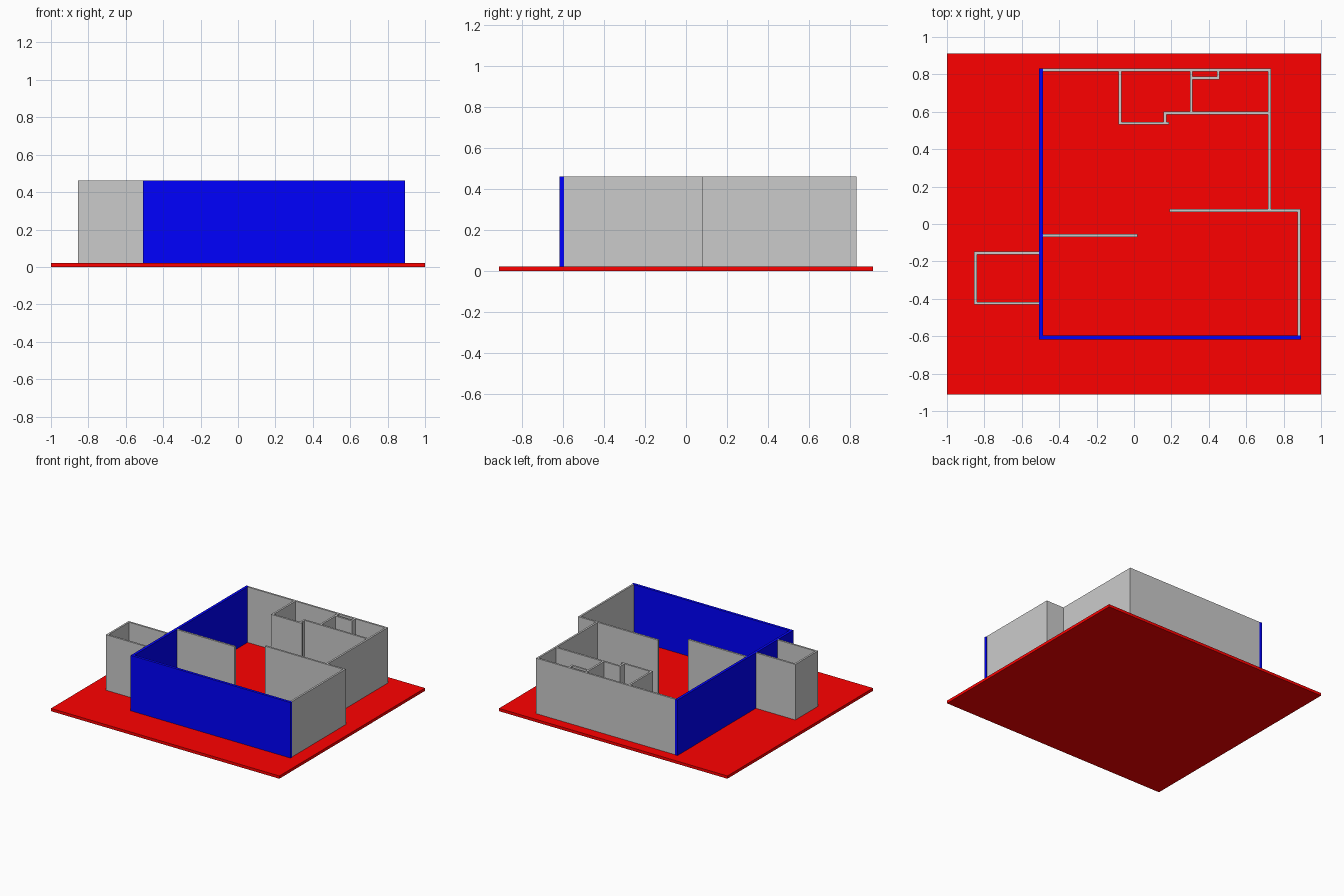
import bpy, bmesh
from mathutils import Vector

if "Cube" in bpy.data.objects:
    bpy.data.objects.remove(bpy.data.objects["Cube"])

FLOOR, TOP = 0.022, 0.461
T = 0.015      # thin grey wall
B = 0.021      # thick blue wall


def material(name, color):
    m = bpy.data.materials.new(name)
    m.diffuse_color = color
    m.use_nodes = True
    m.node_tree.nodes["Principled BSDF"].inputs["Base Color"].default_value = m.diffuse_color
    return m


def wall(name, path, t=T, z0=FLOOR, z1=TOP, mat=None):
    """Mitred wall of thickness t along a centre-line path."""
    p = [Vector(q) for q in path]
    left, right = [], []
    for i, q in enumerate(p):
        a = (q - p[i - 1]).normalized() if i else (p[1] - q).normalized()
        b = (p[i + 1] - q).normalized() if i < len(p) - 1 else a
        na, nb = Vector((-a.y, a.x)), Vector((-b.y, b.x))
        off = (na + nb) / (1 + na.dot(nb)) * t / 2
        left.append(q + off)
        right.append(q - off)
    bm = bmesh.new()
    rings = [[bm.verts.new((v.x, v.y, z)) for v in (l, r) for z in (z0, z1)]
             for l, r in zip(left, right)]
    for r, s in zip(rings, rings[1:]):
        for i, j in ((0, 1), (1, 3), (3, 2), (2, 0)):
            bm.faces.new((r[i], r[j], s[j], s[i]))
    for r in (rings[0], rings[-1]):
        bm.faces.new((r[0], r[1], r[3], r[2]))
    bmesh.ops.recalc_face_normals(bm, faces=bm.faces)
    me = bpy.data.meshes.new(name)
    bm.to_mesh(me)
    bm.free()
    ob = bpy.data.objects.new(name, me)
    bpy.context.collection.objects.link(ob)
    if mat:
        me.materials.append(mat)
    return ob


red = material("red", (1, 0, 0, 1))
blue = material("blue", (0, 0, 1, 1))
h = T / 2

# Ground slab
wall("floor_slab", [(-1, 0), (1, 0)], t=1.822, z0=0, z1=FLOOR, mat=red)

# Blue L-shaped facade: left side and front
wall("blue_facade", [(-0.498, 0.832), (-0.498, -0.606), (0.892, -0.606)], B, mat=blue)
xl, yf = -0.498 + B / 2, -0.606 + B / 2   # inner faces of the facade

# Outer grey walls: back and right side, then the stepped-out front right corner
wall("back_right_wall", [(xl, 0.823), (0.725, 0.823), (0.725, 0.072 + h)])
wall("right_corner_wall", [(0.19, 0.072), (0.882, 0.072), (0.882, yf)])

# Annex outside the left facade
xo = -0.498 - B / 2
wall("side_annex", [(xo, -0.155), (-0.847, -0.155), (-0.847, -0.424), (xo, -0.424)])

# Interior partitions
wall("left_partition", [(xl, -0.061), (0.018, -0.061)])
wall("back_room_wall", [(-0.075, 0.823 - h), (-0.075, 0.539), (0.187, 0.539)])
wall("back_room_step", [(0.165, 0.539 + h), (0.165, 0.593), (0.725 - h, 0.593)])
wall("room_divider", [(0.306, 0.593 + h), (0.306, 0.823 - h)])
wall("small_shaft", [(0.306 + h, 0.78), (0.45, 0.78), (0.45, 0.823 - h)])
